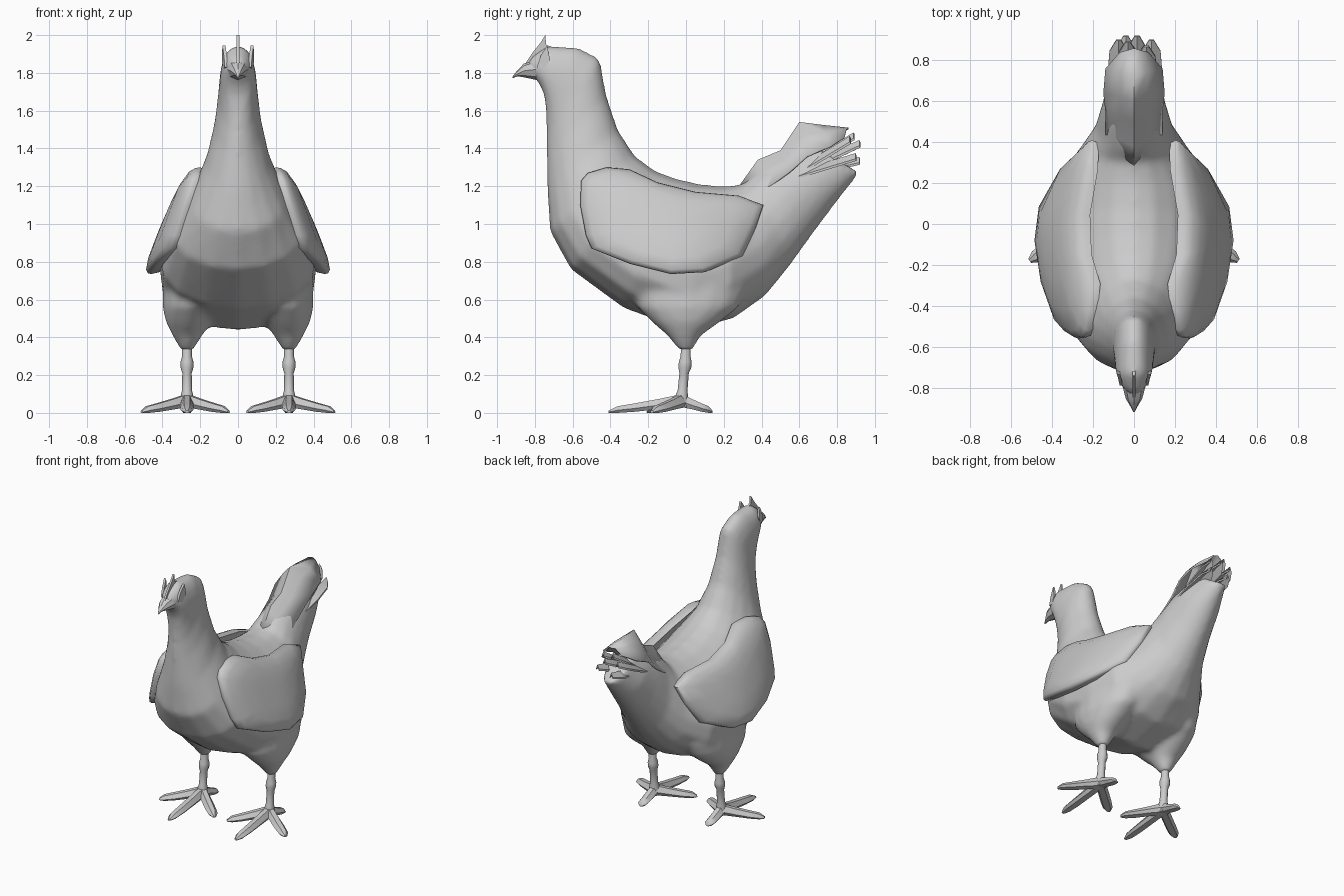
import bpy, bmesh, math
from mathutils import Vector

if "Cube" in bpy.data.objects:
    bpy.data.objects.remove(bpy.data.objects["Cube"])

grey = bpy.data.materials.new("plumage_grey")
grey.diffuse_color = (0.6, 0.6, 0.6, 1)
grey.use_nodes = True
grey.node_tree.nodes["Principled BSDF"].inputs["Base Color"].default_value = grey.diffuse_color


def make(name, verts, faces, angle=50):
    mesh = bpy.data.meshes.new(name)
    mesh.from_pydata([tuple(v) for v in verts], [], faces)
    bm = bmesh.new()
    bm.from_mesh(mesh)
    bmesh.ops.recalc_face_normals(bm, faces=bm.faces)
    bm.to_mesh(mesh)
    bm.free()
    mesh.materials.append(grey)
    obj = bpy.data.objects.new(name, mesh)
    bpy.context.collection.objects.link(obj)
    bpy.ops.object.select_all(action='DESELECT')
    obj.select_set(True)
    bpy.context.view_layer.objects.active = obj
    bpy.ops.object.shade_smooth_by_angle(angle=math.radians(angle))
    return obj


def loft(name, rings, angle=50):
    n = len(rings[0])
    verts = [v for r in rings for v in r]
    faces = [(i * n + j, i * n + (j + 1) % n, (i + 1) * n + (j + 1) % n, (i + 1) * n + j)
             for i in range(len(rings) - 1) for j in range(n)]
    faces += [tuple(range(n)), tuple(range(len(verts) - n, len(verts)))]
    return make(name, verts, faces, angle)


def section(ya, za, yb, zb, w, k=0.0, n=18):
    # oval ring between a back point A and a belly point B; k widens the belly side
    ring = []
    for i in range(n):
        t = 2 * math.pi * i / n
        c, s = math.cos(t), math.sin(t)
        ring.append((w * s * (1 - k * c),
                     (ya + yb) / 2 + c * (ya - yb) / 2,
                     (za + zb) / 2 + c * (za - zb) / 2))
    return ring


def flat_ring(x, y, z, rx, ry, n=10):
    return [(x + rx * math.cos(2 * math.pi * i / n),
             y + ry * math.sin(2 * math.pi * i / n), z) for i in range(n)]


# Body: head, neck, trunk and tail base in one loft
body = loft("body", [section(*s) for s in [
    (-.85, 1.85, -.80, 1.77, .035),
    (-.80, 1.90, -.775, 1.74, .065),
    (-.73, 1.945, -.75, 1.68, .088),
    (-.57, 1.935, -.74, 1.58, .098),
    (-.455, 1.875, -.738, 1.48, .105),
    (-.42, 1.68, -.738, 1.36, .125),
    (-.36, 1.50, -.735, 1.18, .17, .1),
    (-.27, 1.36, -.72, .96, .25, .2),
    (-.16, 1.28, -.61, .76, .34, .25),
    (-.05, 1.24, -.33, .555, .395, .3),
    (.08, 1.21, 0, .435, .40, .3),
    (.20, 1.20, .25, .50, .36, .3),
    (.30, 1.21, .42, .62, .26, .2),
    (.37, 1.28, .55, .78, .19, .1),
    (.46, 1.33, .68, .96, .158),
    (.55, 1.36, .80, 1.12, .133),
    (.68, 1.41, .92, 1.27, .075)]])

# Thighs, blended into the trunk
parts = [body]
for s in (-1, 1):
    parts.append(loft("thigh", [flat_ring(s * cx, cy, z, rx, ry, 16) for cx, cy, z, rx, ry in [
        (.27, 0, .325, .03, .032), (.268, -.01, .41, .08, .09), (.262, 0, .48, .12, .18),
        (.25, .01, .56, .15, .27), (.23, .02, .66, .165, .31), (.20, .02, .78, .17, .27),
        (.16, .02, .9, .12, .18)]]))
bpy.ops.object.select_all(action='DESELECT')
for p in parts:
    p.select_set(True)
bpy.context.view_layer.objects.active = body
bpy.ops.object.join()
blend = body.modifiers.new("blend", 'REMESH')
blend.mode = 'VOXEL'
blend.voxel_size = .018
blend.use_smooth_shade = True
soft = body.modifiers.new("soften", 'SMOOTH')
soft.factor, soft.iterations = .5, 10

# Beak
loft("beak", [section(-.78, 1.88, -.78, 1.76, .06, 0, 8),
              section(-.86, 1.848, -.85, 1.775, .04, 0, 8),
              section(-.90, 1.805, -.89, 1.782, .016, 0, 8),
              section(-.92, 1.778, -.918, 1.772, .004, 0, 8)], 30)


def plate(name, outline, x0, x1, th=.012):
    # thin blade drawn in side view, leaning from x0 (front) to x1 (back)
    y0, y1 = min(p[0] for p in outline), max(p[0] for p in outline)
    def px(p):
        return x0 + (x1 - x0) * (p[0] - y0) / (y1 - y0)
    loft(name, [[(px(p) + d, p[0], p[1]) for p in outline] for d in (-th, th)], 30)


# Comb and small brow tufts
plate("comb", [(-.85, 1.85), (-.81, 1.91), (-.77, 1.96), (-.745, 2.0), (-.74, 1.95),
               (-.70, 1.93), (-.74, 1.87)], 0, 0, .007)
for s in (-1, 1):
    plate("brow_tuft", [(-.79, 1.83), (-.77, 1.89), (-.735, 1.945), (-.72, 1.87), (-.75, 1.82)],
          s * .062, s * .078, .008)

# Upper tail cover, folded along its ridge
ridge = [(.28, 1.20), (.38, 1.34), (.50, 1.39), (.60, 1.54), (.72, 1.525), (.86, 1.51)]
side = [(.10, .32, 1.14), (.14, .44, 1.20), (.14, .55, 1.28), (.15, .64, 1.36),
        (.14, .76, 1.41), (.07, .84, 1.46)]
cover = []
for (ry, rz), (sx, sy, sz) in zip(ridge, side):
    cover += [(-sx, sy, sz), (-sx * .45, (ry + sy) / 2, (rz + sz) / 2 + .02), (0, ry, rz),
              (sx * .45, (ry + sy) / 2, (rz + sz) / 2 + .02), (sx, sy, sz)]
obj = make("tail_cover", cover,
           [(i * 5 + j, i * 5 + j + 1, i * 5 + j + 6, i * 5 + j + 5)
            for i in range(5) for j in range(4)])
obj.modifiers.new("thickness", 'SOLIDIFY').thickness = .01

# Tail feathers: broad thin blades fanned across the tail
for x, yt, zt in [(-.03, .89, 1.47), (.06, .87, 1.45), (-.075, .90, 1.42),
                  (.015, .92, 1.43), (.085, .90, 1.36), (-.04, .92, 1.34)]:
    base, tip = Vector((.54, 1.25)), Vector((yt, zt))
    d = tip - base
    up = Vector((-d.y, d.x)).normalized()
    lower, upper = [], []
    for f, w in [(0, .045), (.5, .055), (.85, .045), (1, .012)]:
        c = base + d * f
        for ring, lift in ((lower, -.006), (upper, .006)):
            p = c + up * lift
            ring.append([(x - w, p.x, p.y - .02), (x, p.x, p.y + .01), (x + w, p.x, p.y - .02)])
    loft("tail_feather", [lo + hi[::-1] for lo, hi in zip(lower, upper)], 30)

# Wings: outline in side view, pulled over the flank by a rule
wing_outline = [(-.52, 1.27), (-.42, 1.30), (-.30, 1.29), (-.15, 1.22), (.05, 1.17), (.28, 1.15),
                (.41, 1.10), (.37, .98), (.30, .83), (.10, .745), (-.08, .735), (-.30, .79),
                (-.50, .87), (-.53, .94), (-.56, 1.10), (-.555, 1.23)]


def flank(y, z):
    bottom = .492 - (1.3 * y * y if y > 0 else .42 * y * y)
    top = 1.31 - .15 * min(1, max(0, (y + .4) / .7))
    return .2 + (bottom - .2) * (min(1, max(0, (top - z) / .55))) ** .62


for s in (-1, 1):
    rings = []
    for scale, off in [(.3, -.05), (.7, -.05), (.97, -.05), (1, -.015), (.985, .003), (.92, .02),
                       (.7, .03), (.4, .03), (.12, .03)]:
        ring = []
        for y, z in wing_outline:
            yy, zz = -.08 + (y + .08) * scale, 1.02 + (z - 1.02) * scale
            ring.append((s * (flank(yy, zz) + off), yy, zz))
        rings.append(ring)
    loft("wing", rings, 60)

# Shanks and feet
for s in (-1, 1):
    x = s * .27
    loft("shank", [flat_ring(x, y, z, r, r * 1.05) for y, z, r in [
        (0, .40, .027), (-.002, .30, .026), (-.004, .27, .034), (-.006, .24, .034),
        (-.01, .21, .025), (-.018, .12, .026), (-.025, .08, .036), (-.02, .03, .035)]])
    for tx, ty in [(.24, -.18), (-.22, -.20), (0, -.41), (0, .14)]:
        start, end = Vector((x, -.02, 0)), Vector((x + s * tx, ty, 0))
        d = end - start
        wide = Vector((-d.y, d.x, 0)).normalized()
        up = Vector((0, 0, 1))
        rings = []
        for f, w, lo, hi in [(0, .034, .03, .10), (.3, .036, .02, .075), (.65, .036, .006, .05),
                             (.88, .032, 0, .035), (1, .012, 0, .012)]:
            c = start + d * f
            mid = lo * .6 + hi * .4
            rings.append([c - wide * w + up * mid, c - wide * w * .6 + up * lo,
                          c + wide * w * .6 + up * lo, c + wide * w + up * mid,
                          c + wide * w * .45 + up * hi, c - wide * w * .45 + up * hi])
        loft("toe", rings, 40)
